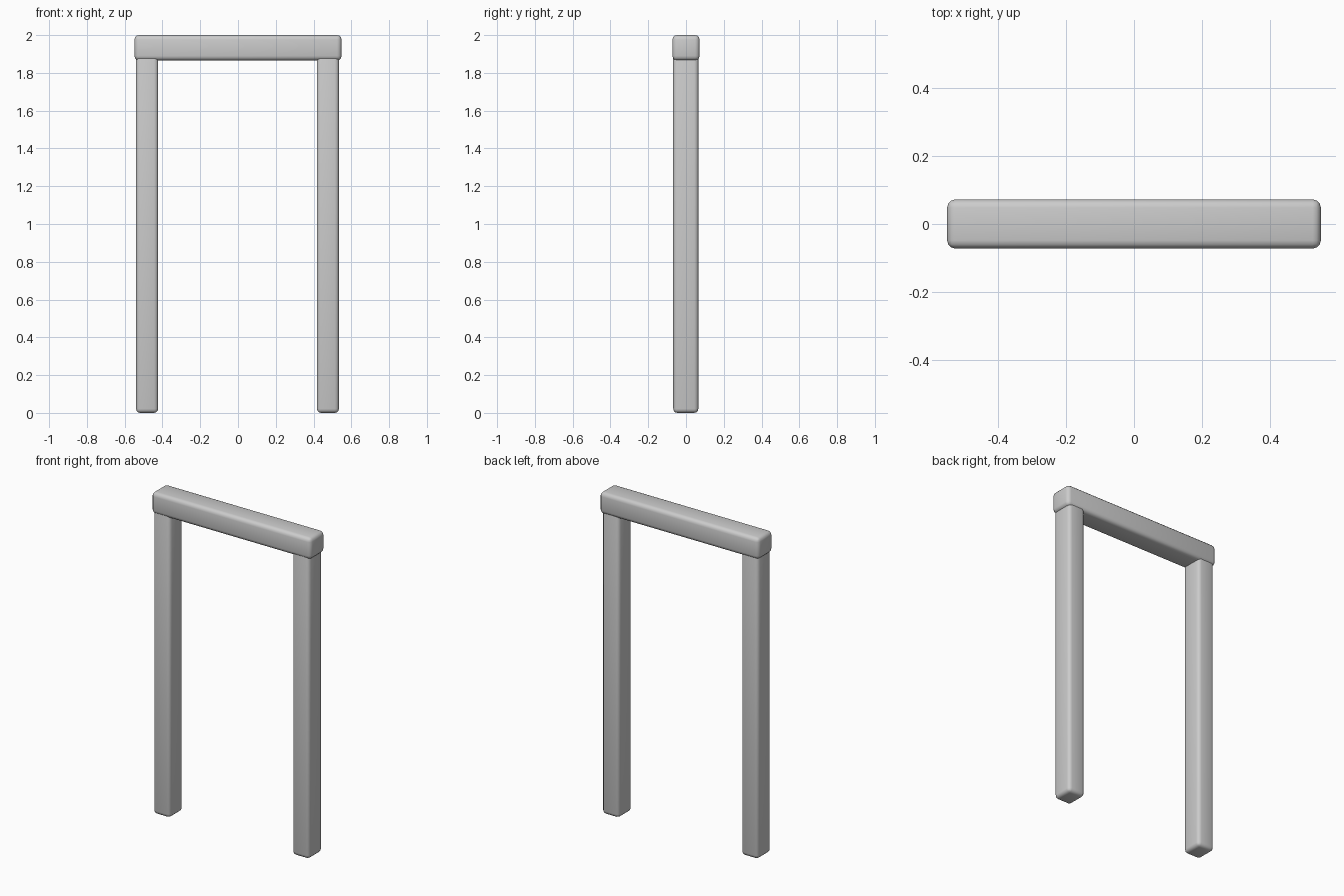
import bpy
from math import radians

cube = bpy.data.objects.get("Cube")
if cube:
    bpy.data.objects.remove(cube, do_unlink=True)

# Single plain grey material
grey = bpy.data.materials.new("light_grey")
grey.use_nodes = True
colour = (0.6, 0.6, 0.6, 1)
grey.diffuse_color = colour
grey.node_tree.nodes["Principled BSDF"].inputs["Base Color"].default_value = colour


def rounded_beam(name, centre, size, radius):
    """Box with softly rounded edges."""
    bpy.ops.mesh.primitive_cube_add(size=1, location=centre)
    ob = bpy.context.object
    ob.name = name
    ob.scale = size
    bpy.ops.object.transform_apply(location=False, rotation=False, scale=True)
    ob.data.materials.append(grey)
    bevel = ob.modifiers.new("rounded_edges", "BEVEL")
    bevel.width = radius
    bevel.segments = 3
    bpy.ops.object.shade_smooth_by_angle(angle=radians(40))
    # Shade across the bevels, which are all shallow steps
    for face in ob.data.polygons:
        face.use_smooth = True
    edges = ob.data.attributes.get("sharp_edge")
    if edges:
        ob.data.attributes.remove(edges)
    return ob


# Top crossbar
rounded_beam("crossbar", (0, 0, 1.933), (1.096, 0.144, 0.134), 0.024)

# Upright posts, tucked into the crossbar
for name, x in (("right_post", -0.481), ("left_post", 0.476)):
    rounded_beam(name, (x, -0.001, 0.953), (0.117, 0.133, 1.906), 0.022)
